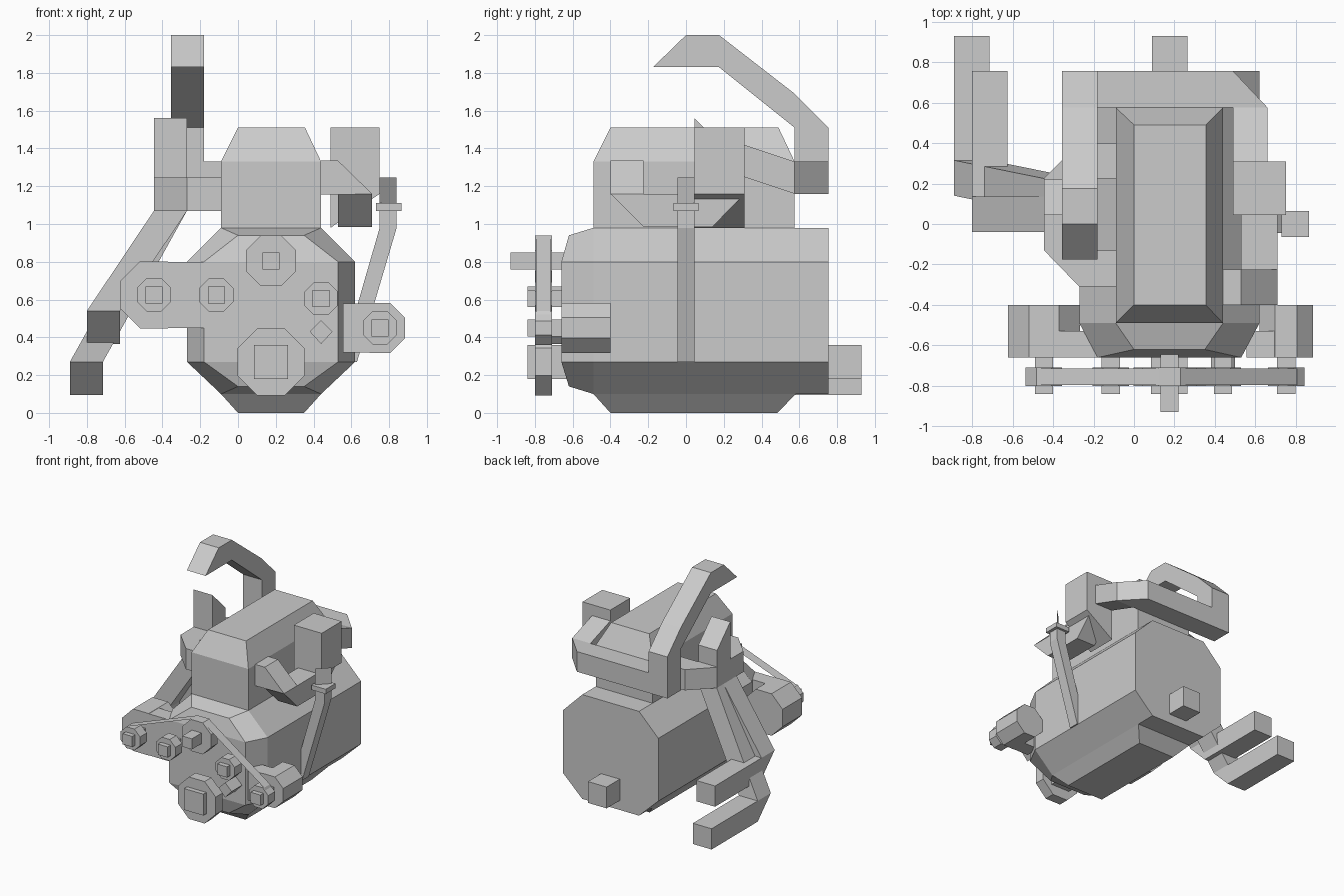
import bpy, bmesh, math

if "Cube" in bpy.data.objects:
    bpy.data.objects.remove(bpy.data.objects["Cube"])

def make(name, verts, faces):
    me = bpy.data.meshes.new(name)
    me.from_pydata(verts, [], faces)
    bm = bmesh.new()
    bm.from_mesh(me)
    bmesh.ops.recalc_face_normals(bm, faces=bm.faces)
    bm.to_mesh(me)
    bm.free()
    ob = bpy.data.objects.new(name, me)
    bpy.context.collection.objects.link(ob)
    return ob

def loft(name, rings, caps=None):
    n = len(rings[0])
    caps = caps or [tuple(range(n))]
    last = (len(rings) - 1) * n
    faces = [(r * n + i, r * n + (i + 1) % n, (r + 1) * n + (i + 1) % n, (r + 1) * n + i)
             for r in range(len(rings) - 1) for i in range(n)]
    for c in caps:
        faces += [c, tuple(last + i for i in c)]
    return make(name, [v for r in rings for v in r], faces)

def prism(name, pts, axis, a, b):
    """Extrude a 2D profile along an axis; profile is (y,z), (x,z) or (x,y)."""
    put = {'X': lambda p, t: (t, p[0], p[1]),
           'Y': lambda p, t: (p[0], t, p[1]),
           'Z': lambda p, t: (p[0], p[1], t)}[axis]
    return loft(name, [[put(p, t) for p in pts] for t in (a, b)])

def rect(a0, a1, b0, b1):
    return [(a0, b0), (a1, b0), (a1, b1), (a0, b1)]

def box(name, x0, x1, y0, y1, z0, z1):
    return prism(name, rect(x0, x1, y0, y1), 'Z', z0, z1)

def flat(x0, x1, y0, y1, z):
    return [(x, y, z) for x, y in rect(x0, x1, y0, y1)]

def octagon(cx, cz, half):
    r = half / math.cos(math.pi / 8)
    return [(cx + r * math.cos(math.pi * (i + .5) / 4),
             cz + r * math.sin(math.pi * (i + .5) / 4)) for i in range(8)]

def chamfered(w0, w1, h0, h1, z):
    """Octagonal engine section: narrow/wide half widths and four heights."""
    cx = 0.175
    return [(cx - w0, z[3]), (cx + w0, z[3]), (cx + w1, z[2]), (cx + w1, z[1]),
            (cx + w0, z[0]), (cx - w0, z[0]), (cx - w1, z[1]), (cx - w1, z[2])]

# Engine block with bevelled front cover
big = chamfered(.265, .445, 0, 0, (.10, .27, .80, .98))
small = chamfered(.175, .355, 0, 0, (.14, .27, .80, .94))
front_y = [-.62, -.62, -.66, -.66] * 2
loft("engine_block",
     [[(x, .755, z) for x, z in big], [(x, -.49, z) for x, z in big],
      [(x, y, z) for (x, z), y in zip(small, front_y)]],
     [(0, 1, 2, 7), (2, 3, 6, 7), (3, 4, 5, 6)])
loft("oil_pan", [flat(-.09, .44, -.49, .58, .10), flat(0, .35, -.40, .485, 0)])
box("rear_output", .09, .265, .755, .93, .18, .36)

# Cylinder head and tapered cover
loft("cylinder_head", [flat(-.09, .44, -.49, .575, .98), flat(-.09, .44, -.49, .575, 1.33),
                       flat(0, .355, -.40, .49, 1.51)])

# Overhead curved pipe and rear crossover
prism("overhead_pipe", [(-.175, 1.83), (0, 2), (.175, 2), (.575, 1.69), (.755, 1.51),
                        (.755, 1.16), (.575, 1.16), (.575, 1.51), (.175, 1.83)], 'X', -.355, -.18)
prism("crossover_pipe", [(-.18, .575), (-.18, .755), (.49, .755), (.66, .575)], 'Z', 1.16, 1.33)
loft("crossover_riser", [[(x, .575, z) for x, z in rect(.49, .66, 1.16, 1.33)],
                         [(x, .305, z) for x, z in rect(.49, .66, 1.25, 1.42)]])

# Throttle housing with sloped base, and intake elbow
prism("throttle_housing", [(.49, .98), (.75, 1.16), (.75, 1.51), (.49, 1.51)], 'Y', .045, .31)
prism("intake_neck", [(.44, 1.155), (.44, 1.335), (.53, 1.335), (.71, 1.16), (.53, 1.155)],
      'Y', -.40, -.225)
prism("intake_tube", [(-.40, 1.16), (-.225, .985), (.14, .985), (.31, 1.16)], 'X', .53, .71)

# Side manifold, stub and two down pipes
prism("manifold", [(-.09, -.31), (-.27, -.31), (-.445, -.13), (-.445, .225), (-.27, .40),
                   (-.09, .40), (-.09, .225), (-.27, .225), (-.27, -.13), (-.09, -.13)],
      'Z', 1.07, 1.245)
prism("manifold_stub", [(.045, 1.24), (.045, 1.56), (.22, 1.385), (.22, 1.24)], 'X', -.445, -.27)
for i, (x, y, z, y_end, top_y) in enumerate([(-.80, -.04, .54, .755, -.04),
                                             (-.89, .14, .27, .93, .05)]):
    w = .175
    loft(f"down_pipe_{i}", [flat(-.445, -.27, top_y, top_y + w, 1.07),
                            flat(x, x + w, y, y + w, z)])
    prism(f"tail_pipe_{i}", [(y, z), (y + w, z - w), (y_end, z - w), (y_end, z)], 'X', x, x + w)

# Alternator and pump with brackets to the block
prism("alternator", octagon(-.445, .625, .177), 'Y', -.66, -.40)
box("alternator_bracket", -.445, -.18, -.66, -.53, .45, .80)
prism("side_pump", octagon(.752, .45, .132), 'Y', -.66, -.40)
box("side_pump_bracket", .555, .752, -.66, -.53, .32, .58)

# Pulleys: centre x, z, half width, shaft half width, shaft front
for i, (x, z, r, s, y) in enumerate([(-.445, .625, .09, .045, -.84), (-.115, .625, .09, .045, -.84),
                                     (.175, .805, .133, .045, -.93), (.175, .27, .177, .09, -.84),
                                     (.44, .605, .088, .045, -.84), (.752, .45, .09, .045, -.84)]):
    prism(f"pulley_{i}", octagon(x, z, r), 'Y', -.80, -.71)
    box(f"pulley_shaft_{i}", x - s, x + s, y, -.62, z - s, z + s)
prism("tensioner", [(.44, .365), (.50, .43), (.44, .49), (.38, .43)], 'Y', -.80, -.65)

# Thin drive belt over the upper pulleys
path = [(-.535, .625), (-.48, .715), (.12, .938), (.23, .938), (.80, .54), (.842, .45)]
n = len(path)
make("drive_belt", [(x, y, z) for y in (-.795, -.715) for x, z in path],
     [(i, i + 1, n + i + 1, n + i) for i in range(n - 1)])

# Dipstick tube, flange and handle blade
loft("dipstick_tube", [flat(.545, .63, -.045, .045, .27), flat(.75, .84, -.045, .045, .98),
                       flat(.75, .84, -.045, .045, 1.08)])
box("dipstick_flange", .73, .865, -.065, .065, 1.07, 1.11)
make("dipstick_handle", [(.75, -.045, 1.11), (.84, .045, 1.11), (.84, .045, 1.245),
                         (.75, -.045, 1.245)], [(0, 1, 2, 3)])
